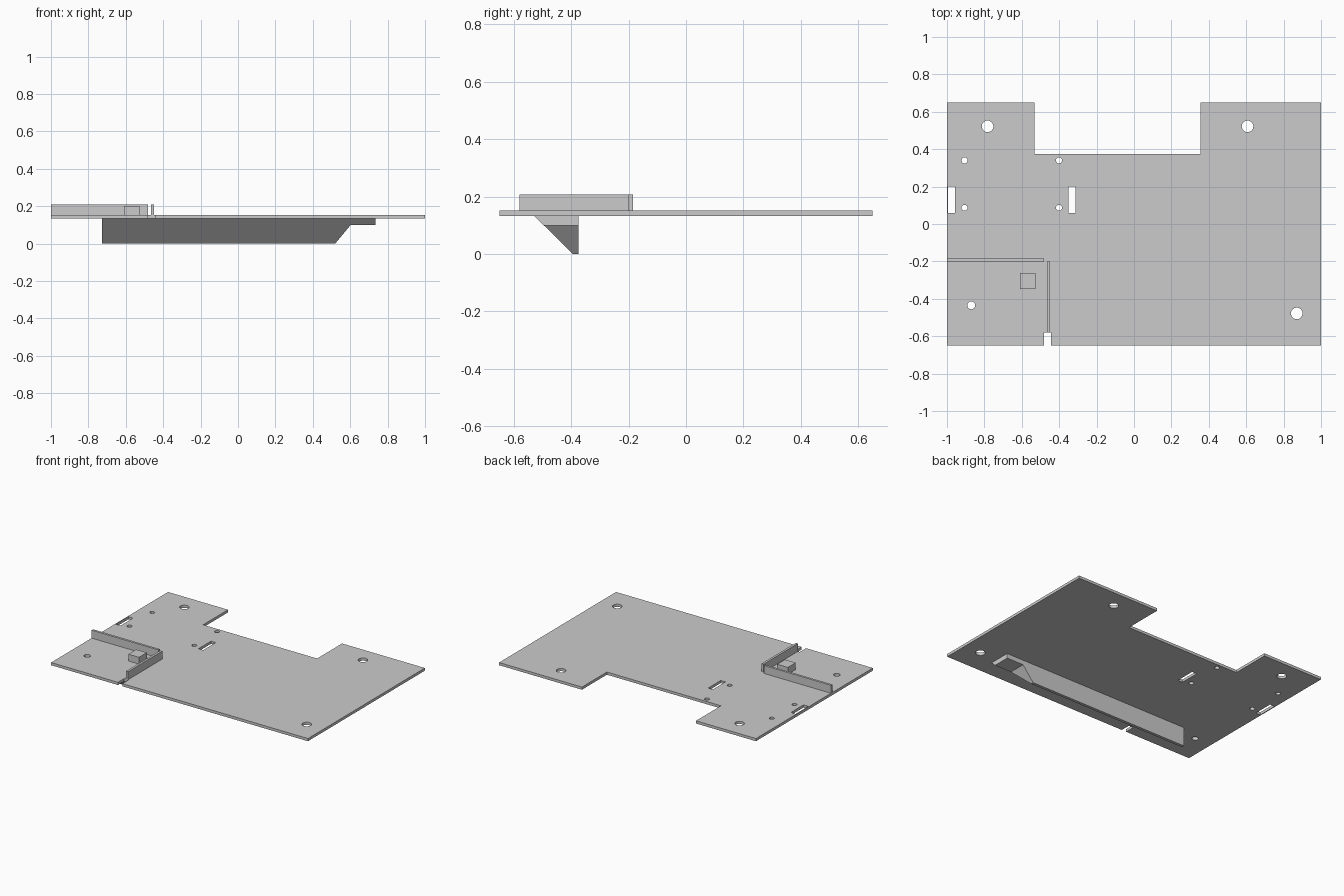
import bpy
import bmesh
import math
from mathutils import Vector

default = bpy.data.objects.get("Cube")
if default:
    bpy.data.objects.remove(default, do_unlink=True)

BOTTOM, TOP = 0.133, 0.152     # faces of the base plate
WALL_TOP = 0.208

grey = bpy.data.materials.new("light_grey")
grey.use_nodes = True
grey.diffuse_color = (0.6, 0.6, 0.6, 1)
grey.node_tree.nodes["Principled BSDF"].inputs["Base Color"].default_value = grey.diffuse_color


def add_object(name, bm):
    bmesh.ops.recalc_face_normals(bm, faces=bm.faces)
    mesh = bpy.data.meshes.new(name)
    bm.to_mesh(mesh)
    bm.free()
    mesh.materials.clear()
    mesh.materials.append(grey)
    obj = bpy.data.objects.new(name, mesh)
    bpy.context.scene.collection.objects.link(obj)
    return obj


def box(name, low, high):
    bm = bmesh.new()
    bmesh.ops.create_cube(bm, size=1)
    low, high = Vector(low), Vector(high)
    bmesh.ops.scale(bm, vec=high - low, verts=bm.verts)
    bmesh.ops.translate(bm, vec=(low + high) / 2, verts=bm.verts)
    return add_object(name, bm)


def rectangle(x0, x1, y0, y1):
    return [(x0, y0), (x1, y0), (x1, y1), (x0, y1)]


def circle(x, y, r, sides=32):
    angles = [math.tau * i / sides for i in range(sides)]
    return [(x + r * math.cos(a), y + r * math.sin(a)) for a in angles]


def plate(name, loops, z0, z1):
    """Filled outline with holes, extruded between two heights."""
    curve = bpy.data.curves.new(name + "_outline", "CURVE")
    curve.dimensions = "2D"
    curve.fill_mode = "BOTH"
    curve.extrude = (z1 - z0) / 2
    for loop in loops:
        spline = curve.splines.new("POLY")
        spline.points.add(len(loop) - 1)
        for point, (x, y) in zip(spline.points, loop):
            point.co = (x, y, 0, 1)
        spline.use_cyclic_u = True
    helper = bpy.data.objects.new(name + "_outline", curve)
    bpy.context.scene.collection.objects.link(helper)
    graph = bpy.context.evaluated_depsgraph_get()
    mesh = bpy.data.meshes.new_from_object(helper.evaluated_get(graph))
    bm = bmesh.new()
    bm.from_mesh(mesh)
    bpy.data.objects.remove(helper, do_unlink=True)
    bpy.data.meshes.remove(mesh)
    bmesh.ops.remove_doubles(bm, verts=bm.verts, dist=0.0001)
    bmesh.ops.translate(bm, vec=(0, 0, (z0 + z1) / 2), verts=bm.verts)
    for face in bm.faces:
        face.smooth = False
    return add_object(name, bm)


# Base plate: back notch, front slit, mounting holes and strap slots
outline = [(-1, -0.65), (-0.48, -0.65), (-0.48, -0.58), (-0.445, -0.58),
           (-0.445, -0.65), (1, -0.65), (1, 0.65), (0.355, 0.65),
           (0.355, 0.373), (-0.533, 0.373), (-0.533, 0.65), (-1, 0.65)]
holes = [circle(x, y, 0.031) for x, y in ((-0.783, 0.522), (0.607, 0.522), (0.87, -0.478))]
holes.append(circle(-0.87, -0.435, 0.021))
holes += [circle(x, y, 0.016) for x in (-0.906, -0.401) for y in (0.087, 0.34)]
holes += [rectangle(x, x + 0.037, 0.06, 0.2) for x in (-0.994, -0.35)]
plate("base_plate", [outline] + holes, BOTTOM, TOP)

# Upright walls and small block around the front corner
box("side_wall", (-1, -0.2, TOP), (-0.48, -0.184, WALL_TOP))
box("front_wall", (-0.465, -0.58, TOP), (-0.449, -0.2, WALL_TOP))
box("small_block", (-0.61, -0.348, TOP), (-0.527, -0.262, 0.2))

# Underside rib: extruded side profile with its front cut to a slope
profile = [(-0.728, 0), (0.52, 0), (0.603, 0.1), (0.734, 0.1),
           (0.734, BOTTOM), (-0.728, BOTTOM)]
bm = bmesh.new()
face = bm.faces.new([bm.verts.new((x, -0.375, z)) for x, z in profile])
ext = bmesh.ops.extrude_face_region(bm, geom=[face])
bmesh.ops.translate(bm, vec=(0, -0.2, 0),
                    verts=[v for v in ext["geom"] if isinstance(v, bmesh.types.BMVert)])
# Keep the back cap in case the extrusion consumed it
if not any(all(abs(v.co.y + 0.375) < 0.001 for v in f.verts) for f in bm.faces):
    bmesh.ops.holes_fill(bm, edges=bm.edges, sides=0)
cut = bmesh.ops.bisect_plane(bm, geom=bm.verts[:] + bm.edges[:] + bm.faces[:],
                             plane_co=(0, -0.395, 0),
                             plane_no=(0, -BOTTOM, -0.134), clear_outer=True)
bmesh.ops.holes_fill(bm, edges=[e for e in bm.edges if e.is_boundary], sides=0)
add_object("underside_rib", bm)
